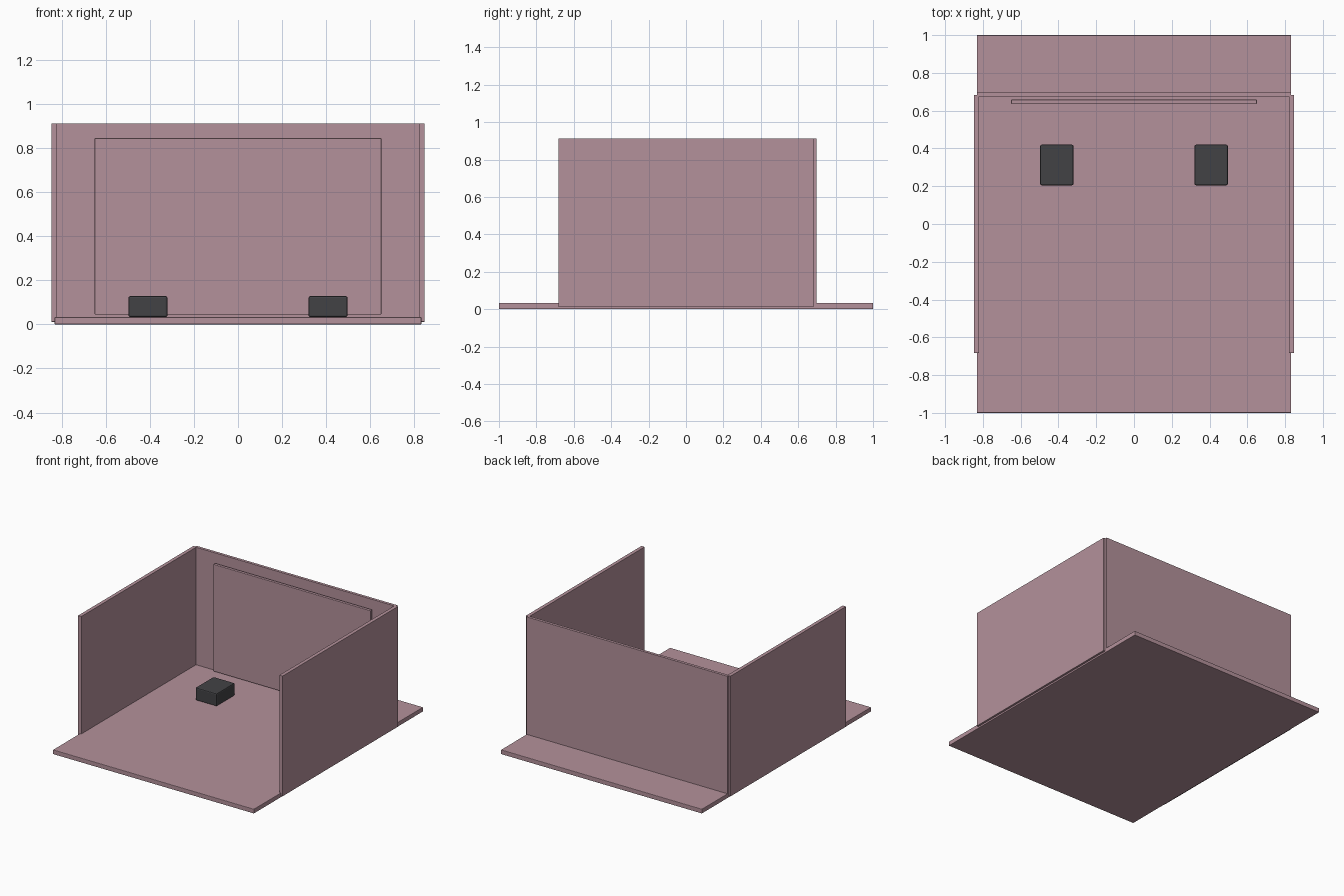
import bpy

if "Cube" in bpy.data.objects:
    bpy.data.objects.remove(bpy.data.objects["Cube"])


def material(name, rgb):
    m = bpy.data.materials.new(name)
    m.diffuse_color = (*rgb, 1.0)
    m.use_nodes = True
    m.node_tree.nodes["Principled BSDF"].inputs["Base Color"].default_value = m.diffuse_color
    return m


PINK = material("dusty_pink", (0.456, 0.283, 0.328))
DARK = material("charcoal", (0.055, 0.055, 0.06))


def box(name, x, y, z, mat, bevel=0.003):
    """Box from (min, max) ranges, with softened edges."""
    spans = (x, y, z)
    bpy.ops.mesh.primitive_cube_add(size=1, location=[(a + b) / 2 for a, b in spans])
    ob = bpy.context.object
    ob.name = name
    ob.scale = [b - a for a, b in spans]
    bpy.ops.object.transform_apply(location=False, rotation=False, scale=True)
    ob.data.materials.append(mat)
    mod = ob.modifiers.new("soft_edges", "BEVEL")
    mod.width = bevel
    mod.segments = 2
    return ob


# Floor slab
box("floor", (-0.832, 0.832), (-1.0, 1.0), (0.0, 0.033), PINK)

# Back wall and the panel standing just in front of it
box("back_wall", (-0.832, 0.832), (0.675, 0.697), (0.012, 0.912), PINK, 0.001)
box("back_panel", (-0.65, 0.65), (0.636, 0.658), (0.045, 0.845), PINK, 0.002)

# Side walls and small floor blocks, one of each per side
for side, s in (("left", -1), ("right", 1)):
    box(side + "_wall", sorted((s * 0.82, s * 0.847)), (-0.682, 0.682),
        (0.012, 0.912), PINK, 0.001)
    box(side + "_block", sorted((s * 0.32, s * 0.497)), (0.205, 0.42),
        (0.033, 0.128), DARK, 0.008)
